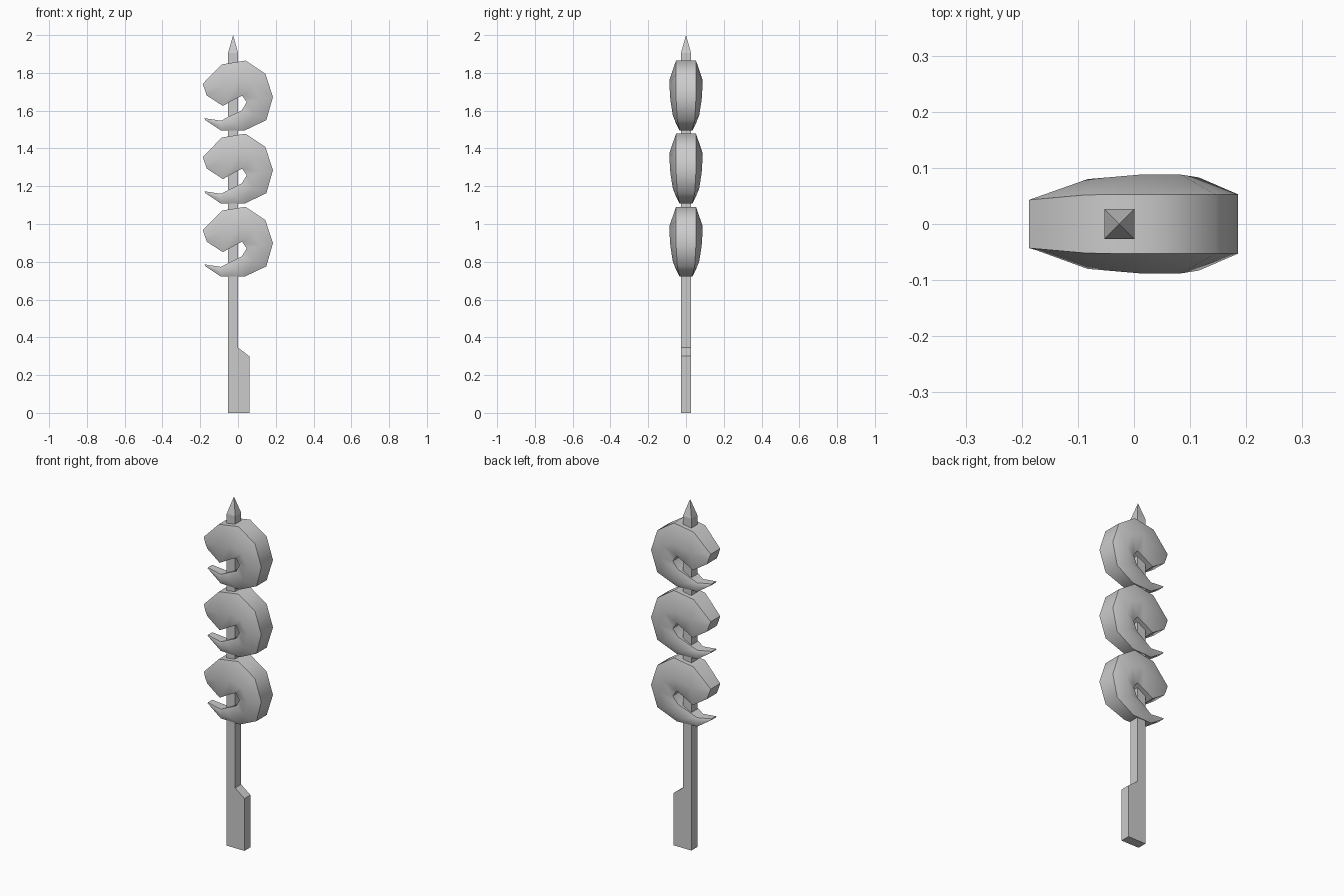
import bpy, bmesh, math
from mathutils import Vector

if "Cube" in bpy.data.objects:
    bpy.data.objects.remove(bpy.data.objects["Cube"])


def finish(name, bm):
    bmesh.ops.recalc_face_normals(bm, faces=bm.faces)
    mesh = bpy.data.meshes.new(name)
    bm.to_mesh(mesh)
    bm.free()
    obj = bpy.data.objects.new(name, mesh)
    bpy.context.collection.objects.link(obj)
    return obj


# Skewer with a stepped flat handle, extruded through y
LEFT, RIGHT, HALF, NECK = -0.053, 0.001, 0.027, 1.905
profile = [(LEFT, 0), (0.06, 0), (0.06, 0.3), (RIGHT, 0.345),
           (RIGHT, NECK), (LEFT, NECK)]
bm = bmesh.new()
front = [bm.verts.new((x, -HALF, z)) for x, z in profile]
back = [bm.verts.new((x, HALF, z)) for x, z in profile]
n = len(profile)
bm.faces.new(front)
bm.faces.new(back[::-1])
for i in range(n):
    j = (i + 1) % n
    if i != 4:
        bm.faces.new((front[i], front[j], back[j], back[i]))
# Pyramid point
tip = bm.verts.new((-0.026, 0, 2.0))
base = [front[4], back[4], back[5], front[5]]
for i in range(4):
    bm.faces.new((base[i], base[(i + 1) % 4], tip))
finish("skewer", bm)

# Shrimp sections: outer x,z / inner x,z / widest half-width / edge half-width
sections = [
    ((-0.187, 1.742), (-0.165, 1.680), 0.046, 0.043),
    ((-0.085, 1.845), (-0.080, 1.625), 0.080, 0.052),
    ((0.040, 1.865), (-0.018, 1.660), 0.088, 0.053),
    ((0.145, 1.795), (0.022, 1.680), 0.088, 0.053),
    ((0.185, 1.672), (0.046, 1.645), 0.083, 0.053),
    ((0.150, 1.550), (0.020, 1.602), 0.070, 0.046),
    ((0.035, 1.495), (-0.055, 1.565), 0.052, 0.034),
    ((-0.090, 1.495), (-0.090, 1.547), 0.036, 0.028),
    ((-0.175, 1.552), (-0.177, 1.560), 0.024, 0.020),
]


def shrimp(name, drop):
    bm = bmesh.new()
    rings = []
    for (ox, oz), (ix, iz), wide, edge in sections:
        out, inn = Vector((ox, 0, oz - drop)), Vector((ix, 0, iz - drop))
        mid = (out + inn) / 2
        pts = [(out, edge), (mid, wide), (inn, edge),
               (inn, -edge), (mid, -wide), (out, -edge)]
        rings.append([bm.verts.new((p.x, w, p.z)) for p, w in pts])
    for a, b in zip(rings, rings[1:]):
        for i in range(6):
            j = (i + 1) % 6
            bm.faces.new((a[i], a[j], b[j], b[i]))
    bm.faces.new(rings[0])
    bm.faces.new(rings[-1])
    obj = finish(name, bm)
    bpy.ops.object.select_all(action='DESELECT')
    obj.select_set(True)
    bpy.context.view_layer.objects.active = obj
    bpy.ops.object.shade_smooth_by_angle(angle=math.radians(60))


# Three curled shrimp stacked along the skewer
for k, place in enumerate(("top", "middle", "bottom")):
    shrimp("shrimp_" + place, 0.387 * k)
